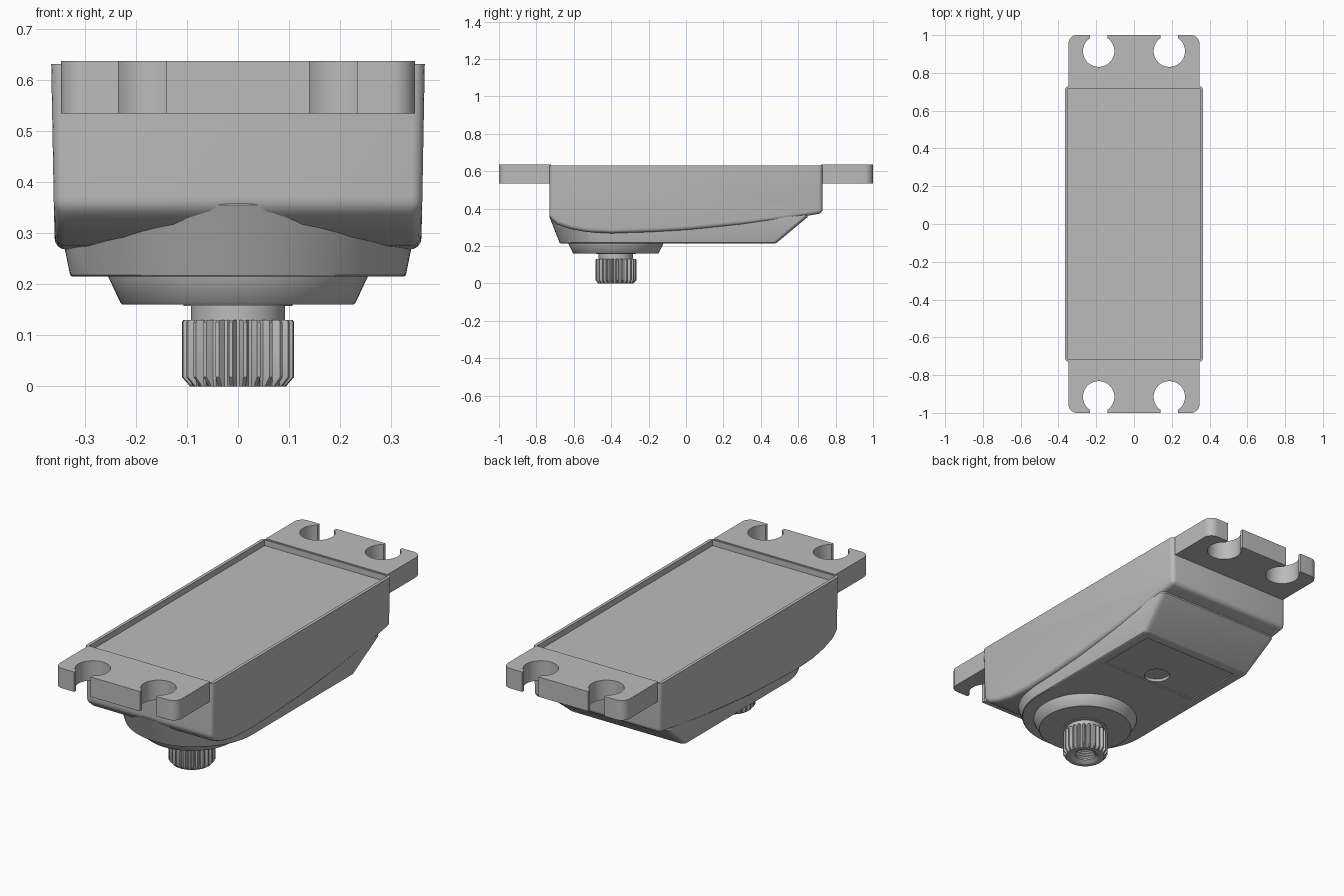
import bpy, bmesh, math
from math import sin, cos, pi
from mathutils import Matrix

if "Cube" in bpy.data.objects:
    bpy.data.objects.remove(bpy.data.objects["Cube"])

grey = bpy.data.materials.new("plain grey")
grey.use_nodes = True
colour = (0.5, 0.5, 0.5, 1)
grey.diffuse_color = colour
grey.node_tree.nodes["Principled BSDF"].inputs["Base Color"].default_value = colour


def finish(bm, name):
    bmesh.ops.recalc_face_normals(bm, faces=bm.faces)
    mesh = bpy.data.meshes.new(name)
    bm.to_mesh(mesh)
    bm.free()
    obj = bpy.data.objects.new(name, mesh)
    bpy.context.collection.objects.link(obj)
    mesh.materials.append(grey)
    return obj


def activate(obj):
    bpy.ops.object.select_all(action='DESELECT')
    obj.select_set(True)
    bpy.context.view_layer.objects.active = obj


def smooth(obj, angle=30):
    activate(obj)
    bpy.ops.object.shade_smooth_by_angle(angle=math.radians(angle))


def loft(name, rings):
    """Skin a list of equal-length rings of points and cap both ends."""
    bm = bmesh.new()
    loops = [[bm.verts.new(p) for p in ring] for ring in rings]
    n = len(loops[0])
    for a, b in zip(loops, loops[1:]):
        for i in range(n):
            j = (i + 1) % n
            bm.faces.new((a[i], a[j], b[j], b[i]))
    bm.faces.new(loops[0])
    bm.faces.new(loops[-1])
    return finish(bm, name)


def circle(r, z, y=0, x=0, n=64):
    return [(x + r * cos(2 * pi * i / n), y + r * sin(2 * pi * i / n), z)
            for i in range(n)]


def box(name, x0, x1, y0, y1, z0, z1):
    bm = bmesh.new()
    bmesh.ops.create_cube(bm, size=1)
    bmesh.ops.scale(bm, vec=(x1 - x0, y1 - y0, z1 - z0), verts=bm.verts)
    bmesh.ops.translate(bm, vec=((x0 + x1) / 2, (y0 + y1) / 2, (z0 + z1) / 2), verts=bm.verts)
    return finish(bm, name)


def cut(obj, *cutters):
    for cutter in cutters:
        activate(obj)
        mod = obj.modifiers.new("cut", 'BOOLEAN')
        mod.operation, mod.solver, mod.object = 'DIFFERENCE', 'EXACT', cutter
        bpy.ops.object.modifier_apply(modifier=mod.name)
        bpy.data.objects.remove(cutter)


# Case: side profile extruded across, drafted, with rounded edges
TOP = 0.632
profile = [(-.73, TOP), (-.73, .35), (-.69, .317), (-.62, .292), (-.53, .275),
           (-.4, .268), (-.2, .274), (0, .285), (.3, .314), (.5, .34),
           (.66, .364), (.73, .375), (.73, TOP)]
bm = bmesh.new()
face = bm.faces.new([bm.verts.new((-.366, y, z)) for y, z in profile])
new = bmesh.ops.extrude_face_region(bm, geom=[face])["geom"]
bmesh.ops.translate(bm, vec=(.732, 0, 0),
                    verts=[v for v in new if isinstance(v, bmesh.types.BMVert)])
bmesh.ops.recalc_face_normals(bm, faces=bm.faces)
for v in bm.verts:
    v.co.x *= 1 - 0.05 * (TOP - v.co.z)
edges = [e for e in bm.edges if min(v.co.z for v in e.verts) < TOP - .01
         and e.calc_face_angle(0) > math.radians(30)]
bmesh.ops.bevel(bm, geom=edges, offset=.022, segments=4, profile=.5, affect='EDGES')
case = finish(bm, "case")
cut(case, box("recess", -.35, .35, -.717, .717, TOP - .03, TOP + .1))
smooth(case)


# Lower cover: rounded front end, sloped back, drafted sides
def cover_ring(z, rx, ry, back, r=.025, cy=-.35):
    pts = [(rx * cos(pi + pi * i / 48), cy + ry * sin(pi + pi * i / 48), z)
           for i in range(49)]
    for sx, start in ((1, 0), (-1, pi / 2)):
        for i in range(6):
            a = start + pi / 2 * i / 5
            pts.append((sx * (rx - r) + r * cos(a), back - r + r * sin(a), z))
    return pts


cover = loft("lower_cover", [cover_ring(.215, .325, .322, .478),
                             cover_ring(.218, .329, .326, .486),
                             cover_ring(.355, .357, .38, .65),
                             cover_ring(.42, .34, .35, .65)])
cut(cover, box("panel_pocket", -.28, .28, .11, .435, .1, .221),
    loft("dimple_pocket", [circle(.062, .1, .175), circle(.062, .236, .175)]))
smooth(cover)

# Mounting ears with two open screw slots each
for side, name in ((-1, "front_mounting_ear"), (1, "back_mounting_ear")):
    bm = bmesh.new()
    r, z0, z1 = .045, .535, .637
    outline = [(-.347, .722), (.347, .722)]
    for sx, start in ((1, 0), (-1, pi / 2)):
        for i in range(9):
            a = start + pi / 2 * i / 8
            outline.append((sx * (.347 - r) + r * cos(a), 1 - r + r * sin(a)))
    ear = loft(name, [[(x, side * y, z) for x, y in outline] for z in (z0, z1)])
    for x in (-.187, .187):
        ya, yb = sorted((side * .92, side * 1.1))
        cut(ear, loft("hole", [circle(.083, z, side * .915, x) for z in (.4, .8)]),
            box("slot", x - .047, x + .047, ya, yb, .41, .79))
    smooth(ear)

# Bearing boss and output shaft
AXIS = -.375
smooth(loft("bearing_boss", [circle(.256, .23, AXIS), circle(.254, .214, AXIS),
                             circle(.23, .163, AXIS), circle(.226, .16, AXIS)]))
smooth(loft("shaft_collar", [circle(.107, .17, AXIS), circle(.107, .157, AXIS)]))
smooth(loft("shaft_neck", [circle(.092, .17, AXIS), circle(.092, .12, AXIS)]))

# Splined end: toothed rings outside, threaded hole inside
TEETH = 25
N = TEETH * 4


def spline_ring(z, outer, inner):
    ring = []
    for i in range(N):
        a = 2 * pi * (i + .5) / N
        r = outer if i % 4 < 2 else inner
        ring.append((r * cos(a), AXIS + r * sin(a), z))
    return ring


rings = [circle(.06, .13, AXIS, n=N), spline_ring(.13, .107, .095),
         spline_ring(.126, .11, .096), spline_ring(.018, .11, .096),
         spline_ring(0, .094, .094), spline_ring(0, .07, .07),
         spline_ring(.012, .05, .05)]
for k in range(5):
    z = .02 + .014 * k
    rings += [spline_ring(z, .05, .05), spline_ring(z + .007, .042, .042)]
smooth(loft("splined_shaft", rings), 25)
